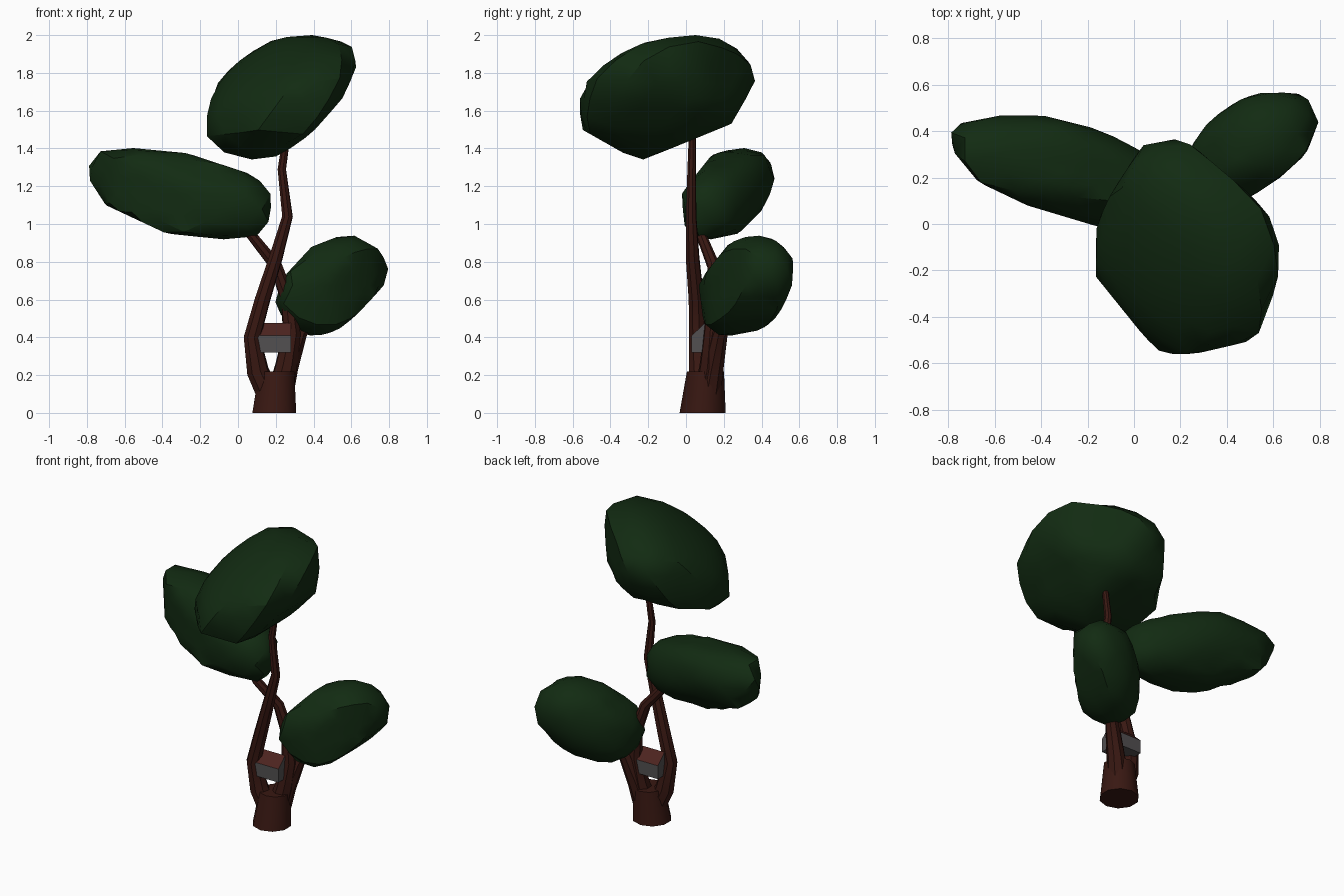
import bpy, bmesh
from math import sqrt
from mathutils import Vector, Matrix


def material(name, rgb):
    m = bpy.data.materials.new(name)
    m.diffuse_color = (*rgb, 1)
    return m


LEAF = material("leaf", (0.006, 0.024, 0.006))
BARK = material("bark", (0.04, 0.009, 0.006))
ROOF = material("roof", (0.075, 0.018, 0.014))
WALL = material("wall", (0.085, 0.08, 0.082))


def add_object(name, bm, mats):
    bmesh.ops.recalc_face_normals(bm, faces=bm.faces)
    me = bpy.data.meshes.new(name)
    bm.to_mesh(me)
    bm.free()
    for m in mats:
        me.materials.append(m)
    ob = bpy.data.objects.new(name, me)
    bpy.context.collection.objects.link(ob)
    return ob


def smooth(ob, angle):
    bpy.ops.object.select_all(action='DESELECT')
    ob.select_set(True)
    bpy.context.view_layer.objects.active = ob
    bpy.ops.object.shade_smooth_by_angle(angle=angle)


def foliage(name, centre, half, corr, grow, outlines):
    """Tilted ellipsoid trimmed by its outlines in the front, side and top views."""
    c = Vector(centre)
    a, b, h = half
    xy, xz, yz = corr
    q = Matrix(((a*a, xy*a*b, xz*a*h), (xy*a*b, b*b, yz*b*h), (xz*a*h, yz*b*h, h*h)))
    qi = q.inverted()
    planes = []
    for (i, j), pts in zip(((0, 2), (1, 2), (0, 1)), outlines):
        for p, n in zip(pts, pts[1:] + pts[:1]):
            nrm = Vector((0, 0, 0))
            nrm[i], nrm[j] = n[1] - p[1], p[0] - n[0]
            nrm.normalize()
            planes.append((nrm, nrm[i]*(p[0] - c[i]) + nrm[j]*(p[1] - c[j])))
    bm = bmesh.new()
    bmesh.ops.create_icosphere(bm, subdivisions=3, radius=1)
    for v in bm.verts:
        d = Vector((v.co.x*a, v.co.y*b, v.co.z*h)).normalized()
        r = grow / sqrt(d.dot(qi @ d))
        for nrm, dist in planes:
            k = nrm.dot(d)
            if k > 1e-4:
                r = min(r, dist / k)
        v.co = c + d * r
    smooth(add_object(name, bm, [LEAF]), 0.6)


def branch(name, pts):
    """Tapered eight-sided tube; each point is x, y, z, radius."""
    cu = bpy.data.curves.new(name, 'CURVE')
    cu.dimensions = '3D'
    cu.bevel_depth = 1
    cu.bevel_resolution = 2
    cu.use_fill_caps = True
    sp = cu.splines.new('POLY')
    sp.points.add(len(pts) - 1)
    for p, (x, y, z, r) in zip(sp.points, pts):
        p.co = (x, y, z, 1)
        p.radius = r
    cu.materials.append(BARK)
    ob = bpy.data.objects.new(name, cu)
    bpy.context.collection.objects.link(ob)
    bpy.ops.object.select_all(action='DESELECT')
    ob.select_set(True)
    bpy.context.view_layer.objects.active = ob
    bpy.ops.object.convert(target='MESH')
    smooth(bpy.context.object, 0.6)


# Foliage masses
foliage("top_foliage", (0.23, -0.09, 1.665), (0.40, 0.48, 0.335), (-0.1, 0.45, 0.35), 1.1, (
    [(-0.17, 1.47), (-0.02, 1.33), (0.22, 1.36), (0.39, 1.48), (0.55, 1.66), (0.63, 1.83),
     (0.60, 1.95), (0.43, 2.0), (0.3, 2.0), (0.06, 1.94), (-0.1, 1.77), (-0.16, 1.62)],
    [(-0.58, 1.58), (-0.55, 1.5), (-0.25, 1.33), (0.24, 1.53), (0.39, 1.79), (0.25, 1.95),
     (0.13, 2.0), (0, 2.0), (-0.2, 1.97), (-0.42, 1.91), (-0.52, 1.86)],
    [(-0.17, -0.22), (0.04, -0.48), (0.11, -0.55), (0.22, -0.57), (0.48, -0.51), (0.55, -0.47),
     (0.61, -0.36), (0.63, -0.12), (0.61, 0), (0.51, 0.12), (0.25, 0.34), (0.1, 0.39),
     (0.03, 0.33), (-0.1, 0.13), (-0.16, 0.0)]))
foliage("left_foliage", (-0.315, 0.22, 1.16), (0.495, 0.25, 0.25), (-0.55, -0.45, 0.4), 1.15, (
    [(-0.81, 1.27), (-0.70, 1.10), (-0.38, 0.95), (0.0, 0.91), (0.09, 0.93), (0.15, 0.97),
     (0.18, 1.08), (0.17, 1.2), (0.08, 1.26), (-0.27, 1.375), (-0.64, 1.41), (-0.78, 1.37)],
    [(-0.03, 1.09), (0.0, 0.96), (0.09, 0.91), (0.28, 0.95), (0.4, 1.07), (0.465, 1.2),
     (0.47, 1.26), (0.43, 1.37), (0.3, 1.41), (0.14, 1.37), (-0.02, 1.17)],
    [(-0.81, 0.35), (-0.67, 0.18), (-0.46, 0.08), (-0.16, -0.01), (0.1, -0.03), (0.18, 0.05),
     (0.16, 0.2), (0.02, 0.34), (-0.04, 0.38), (-0.42, 0.475), (-0.68, 0.48), (-0.78, 0.41)]))
foliage("right_foliage", (0.5, 0.315, 0.675), (0.305, 0.26, 0.28), (0.55, 0.45, 0.4), 1.12, (
    [(0.195, 0.63), (0.2, 0.56), (0.29, 0.43), (0.4, 0.395), (0.53, 0.44), (0.62, 0.51),
     (0.77, 0.67), (0.80, 0.78), (0.74, 0.87), (0.585, 0.955), (0.39, 0.88), (0.26, 0.74)],
    [(0.06, 0.6), (0.1, 0.47), (0.19, 0.4), (0.4, 0.44), (0.48, 0.5), (0.56, 0.66),
     (0.57, 0.81), (0.5, 0.9), (0.38, 0.955), (0.23, 0.9), (0.07, 0.7)],
    [(0.8, 0.44), (0.76, 0.53), (0.7, 0.57), (0.6, 0.58), (0.46, 0.54), (0.34, 0.47),
     (0.25, 0.34), (0.195, 0.2), (0.22, 0.1), (0.3, 0.06), (0.51, 0.12), (0.63, 0.2),
     (0.74, 0.3)]))

# Trunk
bm = bmesh.new()
bmesh.ops.create_cone(bm, cap_ends=True, segments=10, radius1=0.122, radius2=0.098, depth=0.22)
for v in bm.verts:
    top = v.co.z > 0
    v.co += Vector((0.205 if top else 0.192, 0.103 if top else 0.088, 0.11))
smooth(add_object("trunk", bm, [BARK]), 0.7)

# Branches
branch("main_branch", [
    (0.17, 0.09, 0.08, 0.065), (0.105, 0.075, 0.22, 0.06), (0.075, 0.06, 0.4, 0.046),
    (0.13, 0.055, 0.6, 0.042), (0.2, 0.035, 0.82, 0.037), (0.262, 0.027, 1.04, 0.029),
    (0.232, 0.03, 1.29, 0.023), (0.27, 0.035, 1.55, 0.018)])
branch("left_branch", [
    (0.22, 0.11, 0.1, 0.07), (0.255, 0.13, 0.25, 0.06), (0.285, 0.14, 0.42, 0.048),
    (0.265, 0.15, 0.6, 0.04), (0.2, 0.145, 0.78, 0.034), (0.08, 0.085, 0.93, 0.028),
    (-0.05, 0.11, 1.08, 0.02)])
branch("right_branch", [
    (0.23, 0.12, 0.1, 0.065), (0.265, 0.145, 0.24, 0.055), (0.325, 0.18, 0.42, 0.042),
    (0.43, 0.26, 0.58, 0.025)])

# Tree house: gabled walls and roof, extruded along x
profile = [(0.03, 0.32), (0.17, 0.32), (0.17, 0.41), (0.1, 0.475), (0.03, 0.41)]
bm = bmesh.new()
face = bm.faces.new([bm.verts.new((0.09, y, z)) for y, z in profile])
ext = bmesh.ops.extrude_face_region(bm, geom=[face], use_keep_orig=True)
for v in ext["geom"]:
    if isinstance(v, bmesh.types.BMVert):
        v.co.x = 0.28
bm.normal_update()
for f in bm.faces:
    if f.calc_center_median().z > 0.43:
        f.material_index = 1
add_object("tree_house", bm, [WALL, ROOF])
